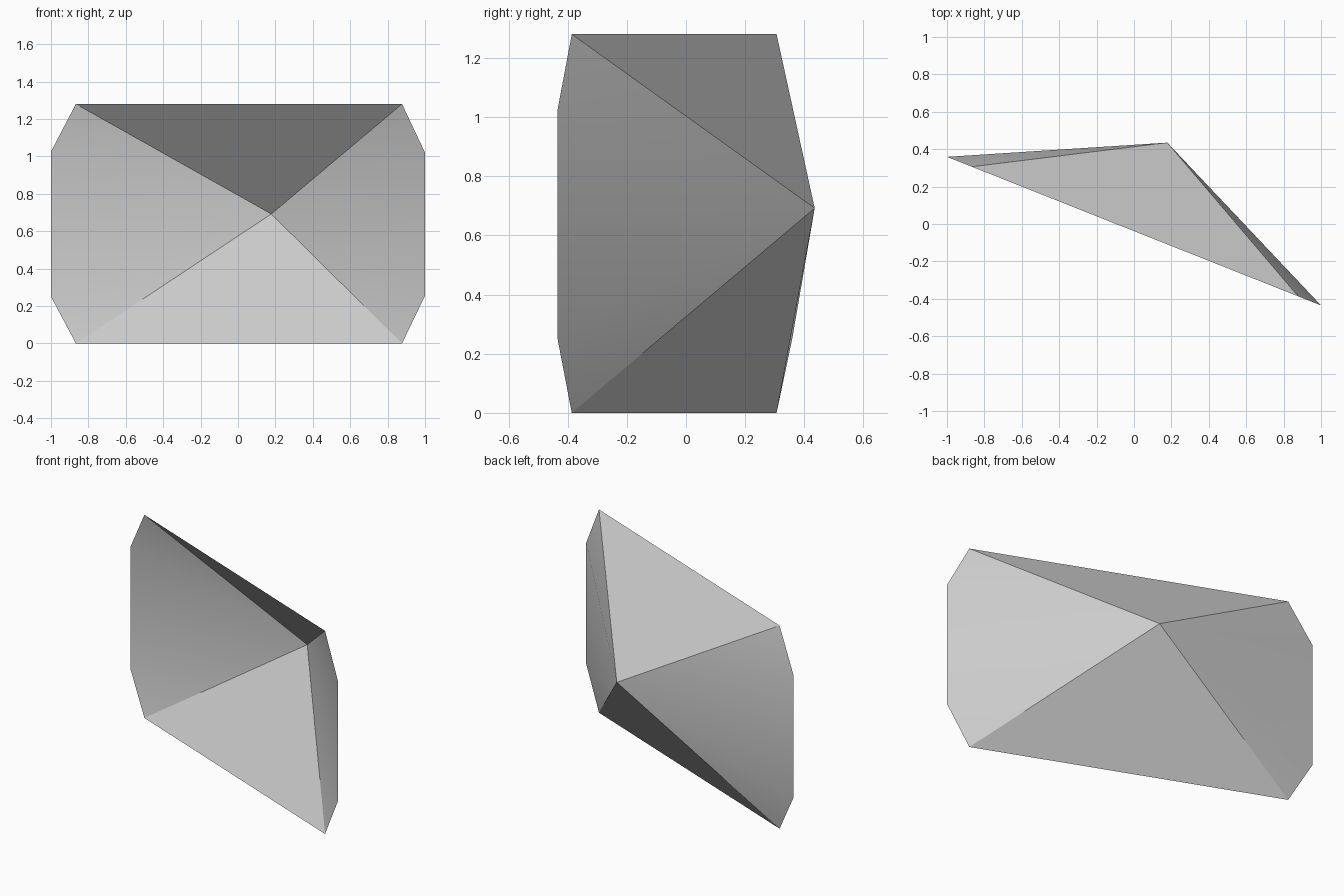
import bpy
import bmesh

if "Cube" in bpy.data.objects:
    bpy.data.objects.remove(bpy.data.objects["Cube"], do_unlink=True)

# Single plain grey
grey = bpy.data.materials.new("light_grey")
grey.use_nodes = True
colour = (0.6, 0.6, 0.6, 1.0)
grey.diffuse_color = colour
grey.node_tree.nodes["Principled BSDF"].inputs["Base Color"].default_value = colour

# Eight-sided rim lying in a slanted upright plane, as (x, z)
RIM = [(-0.867, 0.0), (0.877, 0.0), (1.0, 0.255), (1.0, 1.02),
       (0.877, 1.28), (-0.867, 1.28), (-1.0, 1.025), (-1.0, 0.25)]
APEX = (0.178, 0.435, 0.692)


def rim_y(x):
    return -0.038 - 0.397 * x


# Open shell: a fan of triangles from the rim back to the off-centre apex
bm = bmesh.new()
apex = bm.verts.new(APEX)
rim = [bm.verts.new((x, rim_y(x), z)) for x, z in RIM]
for i, v in enumerate(rim):
    face = bm.faces.new((v, rim[(i + 1) % len(rim)], apex))
    face.smooth = True

# Sharp creases at the four corners between flat panels and rounded sides
for i in (0, 1, 4, 5):
    bm.edges.get((rim[i], apex)).smooth = False

bm.normal_update()
mesh = bpy.data.meshes.new("open_pyramid_shell")
bm.to_mesh(mesh)
bm.free()
mesh.materials.append(grey)
shell = bpy.data.objects.new("open_pyramid_shell", mesh)
bpy.context.collection.objects.link(shell)
